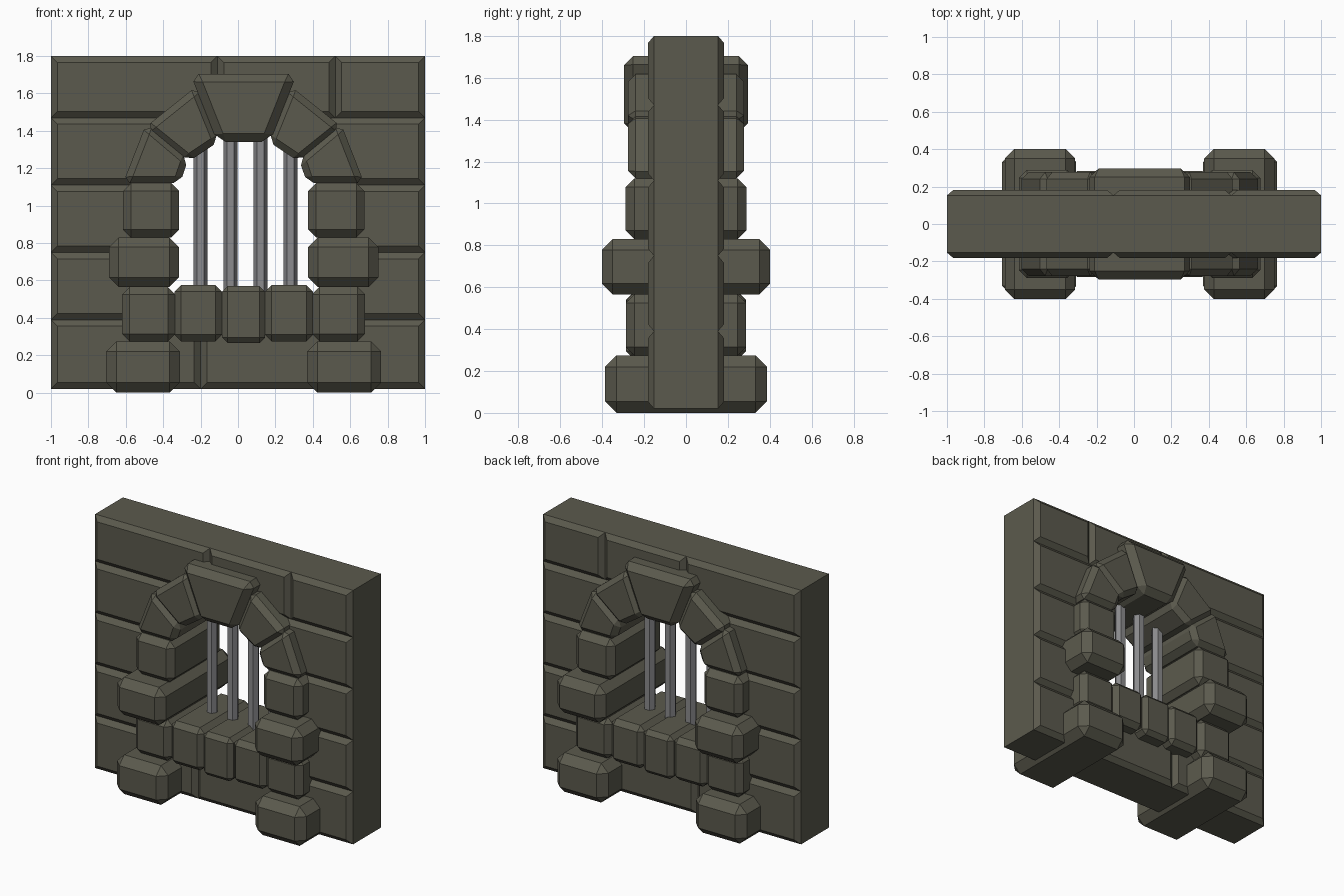
import bpy, bmesh, math
from mathutils import Vector

if "Cube" in bpy.data.objects:
    bpy.data.objects.remove(bpy.data.objects["Cube"])

CX = 0.03  # the window is slightly right of the wall centre

stone_mat = bpy.data.materials.new("stone")
stone_mat.diffuse_color = (0.105, 0.102, 0.075, 1)
stone_mat.use_nodes = True
stone_mat.node_tree.nodes["Principled BSDF"].inputs["Base Color"].default_value = stone_mat.diffuse_color
bar_mat = bpy.data.materials.new("iron")
bar_mat.diffuse_color = (0.26, 0.26, 0.27, 1)
bar_mat.use_nodes = True
bar_mat.node_tree.nodes["Principled BSDF"].inputs["Base Color"].default_value = bar_mat.diffuse_color


def finish(bm, name, mat=None):
    bmesh.ops.recalc_face_normals(bm, faces=bm.faces[:])
    me = bpy.data.meshes.new(name)
    bm.to_mesh(me)
    bm.free()
    ob = bpy.data.objects.new(name, me)
    bpy.context.collection.objects.link(ob)
    if mat:
        me.materials.append(mat)
    return ob


def prism(name, pts, depth, bevel=0.0, mat=None):
    """Outline in x/z, extruded through the wall from -depth to depth."""
    bm = bmesh.new()
    face = bm.faces.new([bm.verts.new((x, -depth, z)) for x, z in pts])
    ext = bmesh.ops.extrude_face_region(bm, geom=[face])
    for v in ext["geom"]:
        if isinstance(v, bmesh.types.BMVert):
            v.co.y = depth
    if len(bm.faces) == len(pts) + 1:  # extrusion dropped the first cap
        bm.faces.new([v for v in bm.verts if v.co.y < 0])
    bmesh.ops.recalc_face_normals(bm, faces=bm.faces[:])
    if bevel:
        bmesh.ops.bevel(bm, geom=bm.edges[:], offset=bevel, segments=1,
                        affect='EDGES', profile=0.5)
    return finish(bm, name, mat)


def rect(x0, x1, z0, z1):
    return [(x0, z0), (x1, z0), (x1, z1), (x0, z1)]


def pair(name, pts, depth, bevel):
    prism(name + "_left", pts, depth, bevel, stone_mat)
    prism(name + "_right", [(2 * CX - x, z) for x, z in pts][::-1], depth, bevel, stone_mat)


# wall: sheet split into courses and bricks, each brick face raised with a chamfer
rows = [0.02, 0.39, 0.75, 1.11, 1.47, 1.80]
seams = {0: [-0.2], 4: [-0.11, 0.52]}
bm = bmesh.new()
bm.faces.new([bm.verts.new((x, -0.153, z)) for x, z in rect(-1, 1, rows[0], rows[-1])])


def split(co, no, z0, z1):
    faces = [f for f in bm.faces if z0 < f.calc_center_median().z < z1]
    edges = {e for f in faces for e in f.edges}
    verts = {v for f in faces for v in f.verts}
    bmesh.ops.bisect_plane(bm, geom=list(verts) + list(edges) + faces,
                           plane_co=co, plane_no=no)


for z in rows[1:-1]:
    split((0, 0, z), (0, 0, 1), -9, 9)
for r, xs in seams.items():
    for x in xs:
        split((x, 0, 0), (1, 0, 0), rows[r], rows[r + 1])
bricks = bm.faces[:]
rim = [e for e in bm.edges if e.is_boundary]
ext = bmesh.ops.extrude_edge_only(bm, edges=rim)
for v in ext["geom"]:
    if isinstance(v, bmesh.types.BMVert):
        v.co.y = 0
inset = bmesh.ops.inset_individual(bm, faces=bricks, thickness=0.034, depth=0,
                                   use_even_offset=True)
for v in {v for f in bricks for v in f.verts}:
    v.co.y = -0.182
# back half mirrored and welded
dup = bmesh.ops.duplicate(bm, geom=bm.verts[:] + bm.edges[:] + bm.faces[:])
for v in dup["geom"]:
    if isinstance(v, bmesh.types.BMVert):
        v.co.y *= -1
bmesh.ops.remove_doubles(bm, verts=bm.verts[:], dist=0.0005)
wall = finish(bm, "brick_wall", stone_mat)

# arched opening, its edge buried inside the frame stones
cut = [(-0.46, 0.43), (0.52, 0.43), (0.52, 1.12), (0.43, 1.33), (0.25, 1.47),
       (-0.19, 1.47), (-0.37, 1.33), (-0.46, 1.12)]
cutter = prism("opening_cutter", cut, 0.6)
cutter.hide_render = True
cutter.hide_set(True)
mod = wall.modifiers.new("opening", 'BOOLEAN')
mod.operation = 'DIFFERENCE'
mod.solver = 'EXACT'
mod.object = cutter

# jamb stones
pair("base_stone", rect(-0.705, -0.31, 0.0, 0.275), 0.387, 0.055)
pair("lower_jamb_stone", rect(-0.62, -0.335, 0.275, 0.565), 0.287, 0.04)
pair("middle_jamb_stone", rect(-0.69, -0.315, 0.565, 0.83), 0.402, 0.052)
pair("upper_jamb_stone", rect(-0.615, -0.315, 0.83, 1.12), 0.288, 0.042)

# sill stones
pair("sill_stone", rect(-0.34, -0.085, 0.275, 0.575), 0.283, 0.035)
prism("sill_stone_centre", rect(-0.085, 0.145, 0.265, 0.57), 0.287, 0.03, stone_mat)

# arch stones and keystone
pair("lower_arch_stone", [(-0.615, 1.12), (-0.31, 1.12), (-0.265, 1.25), (-0.49, 1.44)], 0.277, 0.036)
pair("upper_arch_stone", [(-0.495, 1.42), (-0.265, 1.235), (-0.10, 1.345), (-0.22, 1.64)], 0.277, 0.036)
prism("keystone", [(-0.11, 1.34), (0.17, 1.34), (0.315, 1.705), (-0.255, 1.705)], 0.297, 0.045, stone_mat)

# window bars
for i in range(4):
    bpy.ops.mesh.primitive_cylinder_add(vertices=6, radius=0.038, depth=0.9,
                                        location=(-0.2 + 0.16 * i, 0, 0.95),
                                        rotation=(0, 0, math.radians(30)))
    bar = bpy.context.object
    bar.name = f"window_bar_{i + 1}"
    bar.data.materials.append(bar_mat)
